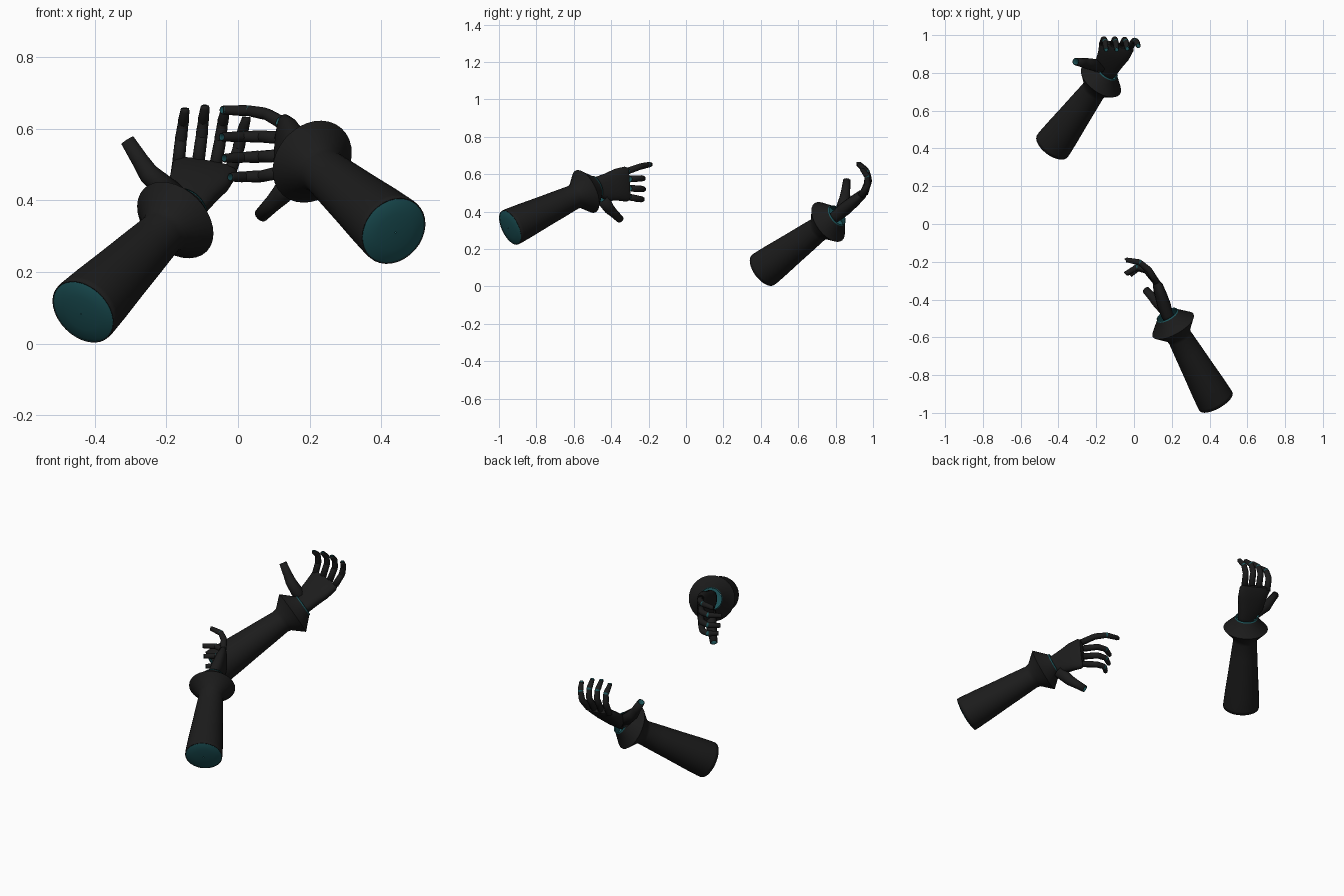
import bpy, bmesh, math
from mathutils import Vector as V

if "Cube" in bpy.data.objects:
    bpy.data.objects.remove(bpy.data.objects["Cube"])


def material(name, rgb):
    m = bpy.data.materials.new(name)
    m.diffuse_color = (*rgb, 1)
    m.use_nodes = True
    m.node_tree.nodes["Principled BSDF"].inputs["Base Color"].default_value = m.diffuse_color
    return m


BLACK = material("matte black", (0.0115, 0.0115, 0.0115))
TEAL = material("dark teal lining", (0.012, 0.088, 0.1))


def loft(name, stations, side, sides=14, power=2.0, teal=(), cap=False, wall=0.003, smooth=40):
    """Skin elliptical rings (point, half width, half depth) along a path."""
    bm = bmesh.new()
    pts = [V(s[0]) for s in stations]
    rings = []
    for i, (p, ru, rv) in enumerate(stations):
        t = (pts[min(i + 1, len(pts) - 1)] - pts[max(i - 1, 0)]).normalized()
        u = (side - t * side.dot(t)).normalized()
        v = t.cross(u)
        ring = []
        for k in range(sides):
            a = 2 * math.pi * k / sides
            c, s = math.cos(a), math.sin(a)
            x = math.copysign(abs(c) ** (2 / power), c) * ru
            y = math.copysign(abs(s) ** (2 / power), s) * rv
            ring.append(bm.verts.new(pts[i] + u * x + v * y))
        rings.append(ring)
    for i in range(len(rings) - 1):
        a, b = rings[i], rings[i + 1]
        for k in range(sides):
            j = (k + 1) % sides
            f = bm.faces.new((a[k], a[j], b[j], b[k]))
            f.material_index = 1 if i in teal else 0
    if cap:
        bm.faces.new(rings[-1])
    me = bpy.data.meshes.new(name)
    bm.to_mesh(me)
    bm.free()
    me.materials.append(BLACK)
    me.materials.append(TEAL)
    ob = bpy.data.objects.new(name, me)
    bpy.context.collection.objects.link(ob)
    bpy.ops.object.select_all(action='DESELECT')
    ob.select_set(True)
    bpy.context.view_layer.objects.active = ob
    bpy.ops.object.shade_smooth_by_angle(angle=math.radians(smooth))
    # teal lining inside the open tubes
    if wall:
        sol = ob.modifiers.new("lining", 'SOLIDIFY')
        sol.thickness = wall
        sol.offset = -1
        sol.material_offset = 1
    return ob


def finger(name, joints, side, tip):
    """Three tapered segments with a thin teal band at the last joint."""
    radii = (0.018, 0.017, 0.0155, 0.0125)
    p = [V(j) for j in joints]
    st = []
    for i, q in enumerate(p):
        r = radii[i]
        if 0 < i < len(p) - 1:
            d0 = (q - p[i - 1]).normalized()
            d1 = (p[i + 1] - q).normalized()
            for d, k in ((d0 * -0.012, 1), (d0 * -0.0025, 0.97), (d1 * 0.0025, 0.97), (d1 * 0.012, 1)):
                st.append((q + d, r * k, r * k))
        else:
            st.append((q, r, r))
    # open tip
    st.append((p[-1] + V(tip) * 0.005, 0.0115, 0.0115))
    loft(name, st, side, sides=12, teal=(6,), wall=0.002)


def arm(tag, base, ring, across, knuckle, fingers, thumb, tip):
    base, ring, across, knuckle = V(base), V(ring), V(across).normalized(), V(knuckle)
    ax = (ring - base).normalized()

    # forearm with flared cuff and a teal rim at the wrist
    L = (ring - base).length
    prof = [(-L, 0.1), (-L + 0.02, 0.1), (-0.40, 0.094), (-0.28, 0.083),
            (-0.17, 0.074), (-0.08, 0.066), (-0.06, 0.07), (0, 0.124),
            (0.064, 0.063), (0.072, 0.061)]
    loft(tag + "_forearm_and_cuff", [(ring + ax * s, r, r) for s, r in prof],
         across, sides=32, teal=(8,))

    # slightly domed teal cap closing the forearm
    dome = [(0.002, 0.0985), (-0.004, 0.085), (-0.009, 0.055), (-0.011, 0.025), (-0.0115, 0.002)]
    loft(tag + "_forearm_end_cap", [(base + ax * s, r, r) for s, r in dome],
         across, sides=32, teal=range(5), wall=0, smooth=80)

    # palm
    wrist = ring + ax * 0.07
    d = knuckle - wrist
    path = [(ring + ax * 0.02, 0.042, 0.03), (wrist, 0.05, 0.032),
            (wrist + d * 0.3 - across * 0.008, 0.073, 0.036),
            (wrist + d * 0.65, 0.086, 0.032),
            (wrist + d * 0.93, 0.094, 0.026), (wrist + d * 1.04, 0.087, 0.017)]
    loft(tag + "_palm", path, across, sides=20, power=2.6, cap=True)

    # fingers and thumb
    for label, joints in zip(("index", "middle", "ring", "little"), fingers):
        finger(f"{tag}_{label}_finger", joints, across, tip)
    rt = (0.036, 0.029, 0.024, 0.02)
    a, b, c = (V(q) for q in thumb)
    loft(tag + "_thumb", [(q, r, r) for q, r in zip((a, b, b.lerp(c, 0.4), c), rt)],
         across, sides=14)


# rear arm, palm turned up and forward
arm("rear", (-0.432, 0.413, 0.089), (-0.175, 0.76, 0.345), (0.975, -0.15, -0.126),
    (-0.09, 0.945, 0.495),
    [[(-0.167, 0.955, 0.495), (-0.16, 0.978, 0.565), (-0.153, 0.965, 0.615), (-0.148, 0.922, 0.651)],
     [(-0.112, 0.95, 0.50), (-0.102, 0.977, 0.575), (-0.097, 0.965, 0.62), (-0.092, 0.922, 0.659)],
     [(-0.063, 0.945, 0.495), (-0.05, 0.975, 0.565), (-0.043, 0.965, 0.615), (-0.036, 0.927, 0.651)],
     [(-0.02, 0.935, 0.485), (0.0, 0.97, 0.54), (0.012, 0.968, 0.59), (0.023, 0.942, 0.627)]],
    [(-0.175, 0.835, 0.41), (-0.25, 0.85, 0.475), (-0.309, 0.86, 0.568)], (0, 0.05, 1))

# front arm, palm turned sideways with the thumb down
arm("front", (0.434, -0.940, 0.315), (0.207, -0.537, 0.508), (0.07, -0.07, 0.995),
    (0.122, -0.312, 0.548),
    [[(0.115, -0.305, 0.478), (0.065, -0.245, 0.467), (0.02, -0.235, 0.466), (-0.018, -0.268, 0.465)],
     [(0.115, -0.30, 0.525), (0.065, -0.238, 0.522), (0.015, -0.228, 0.52), (-0.035, -0.262, 0.518)],
     [(0.115, -0.30, 0.575), (0.065, -0.24, 0.578), (0.015, -0.23, 0.578), (-0.042, -0.262, 0.577)],
     [(0.12, -0.31, 0.618), (0.08, -0.245, 0.641), (0.03, -0.203, 0.65), (-0.04, -0.19, 0.652)]],
    [(0.165, -0.45, 0.475), (0.12, -0.41, 0.415), (0.063, -0.35, 0.357)], (-0.75, -0.66, 0))
